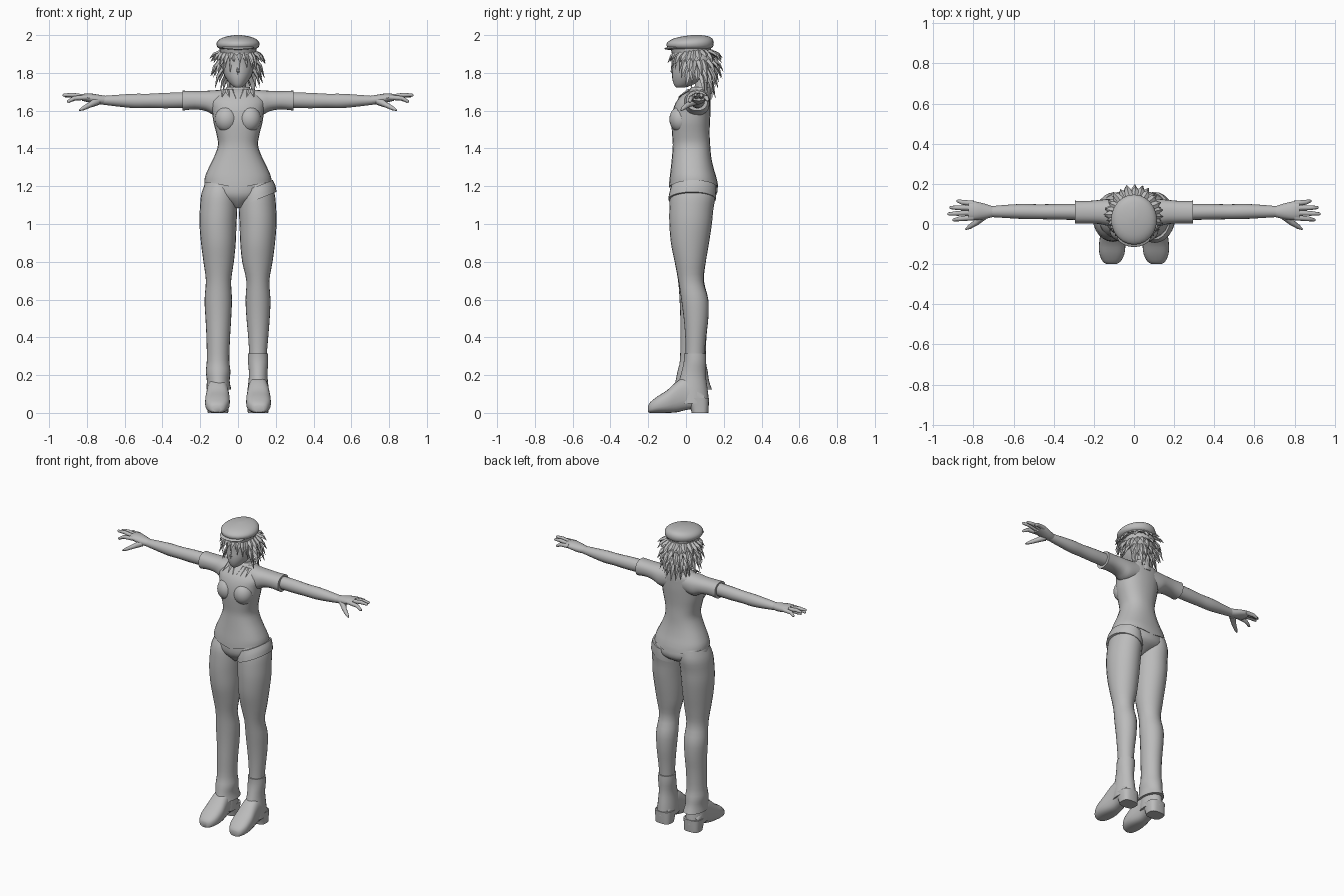
import bpy, bmesh, math, random
from mathutils import Vector, Matrix

random.seed(4)
grey = bpy.data.materials.new("plain_grey")
grey.diffuse_color = (0.5, 0.5, 0.5, 1)


def finish(name, bm, mirror=False, angle=40):
    """Turn a bmesh into a named, shaded object."""
    bmesh.ops.recalc_face_normals(bm, faces=bm.faces[:])
    mesh = bpy.data.meshes.new(name)
    bm.to_mesh(mesh)
    bm.free()
    mesh.materials.append(grey)
    ob = bpy.data.objects.new(name, mesh)
    bpy.context.collection.objects.link(ob)
    bpy.ops.object.select_all(action='DESELECT')
    ob.select_set(True)
    bpy.context.view_layer.objects.active = ob
    if angle:
        bpy.ops.object.shade_smooth_by_angle(angle=math.radians(angle))
    if mirror:
        ob.modifiers.new("mirror", 'MIRROR').use_mirror_merge = False
    return ob


def skin(bm, rings):
    """Bridge rings of points into a capped tube."""
    vs = [[bm.verts.new(p) for p in r] for r in rings]
    n = len(vs[0])
    for a, b in zip(vs, vs[1:]):
        for i in range(n):
            bm.faces.new((a[i], a[(i + 1) % n], b[(i + 1) % n], b[i]))
    bm.faces.new(vs[0][::-1])
    bm.faces.new(vs[-1])


def loft(name, axis, rows, power=2, sides=24, steps=3, slant=0, mirror=False, shape=None):
    """Rows give position on the axis, then min/max on the two other axes in xyz order."""
    fine = []
    for k in range(len(rows) - 1):
        p0, p1, p2, p3 = [rows[min(max(k + j, 0), len(rows) - 1)] for j in (-1, 0, 1, 2)]
        for s in range(steps):
            t = s / steps
            fine.append([0.5 * (2 * b + (c - a) * t + (2 * a - 5 * b + 4 * c - d) * t * t
                                + (3 * b - a - 3 * c + d) * t ** 3)
                         for a, b, c, d in zip(p0, p1, p2, p3)])
    fine.append(rows[-1])
    rings = []
    for w, a0, a1, b0, b1 in fine:
        ring = []
        for i in range(sides):
            t = 2 * math.pi * i / sides
            c, s = math.cos(t), math.sin(t)
            u = (a0 + a1) / 2 + (a1 - a0) / 2 * math.copysign(abs(c) ** (2 / power), c)
            v = (b0 + b1) / 2 + (b1 - b0) / 2 * math.copysign(abs(s) ** (2 / power), s)
            p = [u, v]
            p.insert('xyz'.index(axis), w + slant * (u - (a0 + a1) / 2))
            ring.append(shape(*p) if shape else p)
        rings.append(ring)
    bm = bmesh.new()
    skin(bm, rings)
    return finish(name, bm, mirror)


def tube(bm, pts, sides=8, flat=1.0):
    """Tapered tube through (point, radius) pairs."""
    rings = []
    for k, (p, r) in enumerate(pts):
        d = Vector(pts[min(k + 1, len(pts) - 1)][0]) - Vector(pts[max(k - 1, 0)][0])
        q = d.to_track_quat('Z', 'Y')
        rings.append([Vector(p) + q @ Vector((r * math.cos(2 * math.pi * i / sides),
                      r * flat * math.sin(2 * math.pi * i / sides), 0)) for i in range(sides)])
    skin(bm, rings)


def blob(name, loc, size, mirror=False, tilt=0):
    bm = bmesh.new()
    bmesh.ops.create_uvsphere(bm, u_segments=24, v_segments=14, radius=1)
    bm.transform(Matrix.Translation(loc) @ Matrix.Rotation(tilt, 4, 'X')
                 @ Matrix.Diagonal((*size, 1)))
    return finish(name, bm, mirror)


# Shirt body, with the hem dipping in the middle
def hem(x, y, z):
    return (x, y, z + (0.2 * abs(x) - 0.02 if z < 1.215 else 0))


loft("shirt", 'z', [
    (1.21, -.178, .178, -.09, .17), (1.25, -.175, .175, -.086, .16), (1.3, -.154, .154, -.08, .145),
    (1.36, -.125, .125, -.074, .133), (1.42, -.106, .106, -.07, .128), (1.48, -.115, .115, -.074, .125),
    (1.54, -.13, .13, -.077, .127), (1.6, -.138, .138, -.07, .13), (1.65, -.145, .145, -.05, .13),
    (1.69, -.115, .115, -.015, .13), (1.715, -.06, .06, .02, .125)], power=2.3, shape=hem)
blob("bust", (.06, -.028, 1.555), (.062, .06, .07), True)
loft("sleeve", 'x', [(.05, .0, .125, 1.59, 1.712), (.12, -.01, .125, 1.575, 1.708),
                     (.17, .0, .12, 1.598, 1.705), (.23, .003, .115, 1.607, 1.704),
                     (.295, .002, .116, 1.6, 1.706)], power=2.3, mirror=True)

# Neck, collar ring and pointed collar flaps
loft("neck", 'z', [(1.66, -.06, .06, .02, .135), (1.71, -.043, .043, .045, .135),
                   (1.8, -.04, .04, .045, .13)])
loft("collar", 'z', [(1.69, -.085, .085, .0, .135), (1.725, -.06, .06, .03, .137)], steps=2)
bm = bmesh.new()
for x0, x1, z in ((.035, .012, 1.665), (.06, .045, 1.67), (.075, .085, 1.672)):
    tube(bm, [((x0, .015, 1.71), .016), ((x1, -.042, z), .001)], 4, .5)
finish("collar_flaps", bm, True, 0)

# Arms and hands
loft("arm", 'x', [(.27, .02, .1, 1.615, 1.697), (.38, .022, .1, 1.612, 1.695),
                  (.47, .024, .098, 1.614, 1.69), (.55, .025, .1, 1.613, 1.69),
                  (.64, .03, .095, 1.622, 1.684), (.72, .035, .088, 1.632, 1.678)],
     sides=18, mirror=True)
loft("palm", 'x', [(.7, .036, .087, 1.633, 1.678), (.74, .026, .1, 1.633, 1.685),
                   (.79, .02, .112, 1.644, 1.692), (.825, .022, .112, 1.652, 1.688)],
     sides=16, mirror=True)
bm = bmesh.new()
for y, tx, ty, tz in ((.032, .905, .02, 1.648), (.056, .93, .05, 1.682),
                      (.08, .92, .082, 1.678), (.102, .885, .115, 1.655)):
    mid = ((.81 + tx) / 2 + .01, (y + ty) / 2, (1.672 + tz) / 2 + .006)
    tube(bm, [((.80, y, 1.67), .014), (mid, .012), ((tx - .006, ty, tz), .008), ((tx, ty, tz), .003)])
tube(bm, [((.745, .045, 1.65), .022), ((.785, .008, 1.63), .015), ((.82, -.015, 1.612), .011),
          ((.84, -.027, 1.602), .004)])
finish("fingers", bm, True, 60)

# Hips and legs: long trouser leg on one side, short leg and boot on the other
loft("hips", 'z', [(1.26, -.16, .16, -.075, .14), (1.2, -.18, .18, -.083, .165),
                   (1.15, -.16, .16, -.08, .158), (1.11, -.06, .06, -.055, .1),
                   (1.085, -.02, .02, -.03, .05)])
thigh = [(1.22, .02, .17, -.06, .15), (1.16, .004, .194, -.082, .158), (1.08, .004, .202, -.088, .145),
         (1.0, .008, .204, -.088, .137), (.9, .012, .196, -.08, .122), (.8, .022, .183, -.06, .105)]
trouser = thigh + [(.7, .036, .17, -.042, .095), (.6, .032, .177, -.034, .118), (.5, .036, .172, -.03, .118),
                   (.4, .042, .167, -.03, .108), (.28, .046, .165, -.032, .105), (.22, .04, .17, -.045, .115),
                   (.17, .044, .165, -.055, .122), (.125, .036, .168, -.065, .137)]
loft("long_trouser_leg", 'z', [(z, -b, -a, c, d) for z, a, b, c, d in trouser])
loft("bare_leg", 'z', thigh + [
    (.7, .044, .166, -.04, .092), (.6, .04, .172, -.025, .118), (.5, .045, .168, -.012, .118),
    (.4, .054, .16, -.004, .106), (.3, .06, .152, -.002, .098), (.2, .062, .15, -.01, .098)])
loft("short_trouser_leg", 'z', [(1.2, .02, .184, -.078, .16), (1.165, .006, .198, -.088, .16),
                                (1.13, .004, .204, -.094, .158)], slant=.4)
loft("boot_shaft", 'z', [(.315, .053, .158, -.01, .106), (.27, .053, .16, -.012, .107),
                         (.2, .058, .156, -.028, .105), (.12, .05, .163, -.05, .115),
                         (.05, .046, .167, -.05, .122)])
loft("shoe_ankle", 'z', [(.2, -.15, -.06, -.02, .1), (.12, -.163, -.05, -.05, .115),
                         (.05, -.167, -.046, -.05, .122)])

# Feet, soles and heels
loft("foot", 'y', [(-.2, .09, .135, .004, .04), (-.188, .068, .155, 0, .058),
                   (-.15, .048, .172, 0, .088), (-.1, .043, .174, 0, .12), (-.05, .048, .168, .003, .165),
                   (0, .053, .163, .015, .19), (.05, .053, .163, .022, .16),
                   (.1, .06, .157, .022, .1)], power=2.6, mirror=True)
loft("heel", 'z', [(0, .052, .16, .03, .118), (.03, .05, .162, .022, .12), (.08, .047, .166, .0, .122)],
     power=3, mirror=True)

# Head and nose
loft("head", 'z', [(1.722, -.014, .014, -.05, -.01), (1.735, -.034, .034, -.062, .03),
                   (1.765, -.06, .06, -.072, .09), (1.8, -.078, .078, -.074, .125),
                   (1.85, -.088, .088, -.07, .14), (1.91, -.088, .088, -.072, .14),
                   (1.95, -.06, .06, -.04, .11)])
bm = bmesh.new()
tube(bm, [((0, -.066, 1.835), .004), ((0, -.076, 1.806), .009), ((0, -.07, 1.793), .005)], 6)
finish("nose", bm, False, 50)

# Hair shell and rows of spikes; angles run from the back of the head
blob("hair_shell", (0, .052, 1.87), (.1, .1, .085))
bm = bmesh.new()
rows = [(1.915, .085, 1.865, .15, 17, -125, 125, .02), (1.875, .085, 1.79, .147, 17, -122, 122, .02),
        (1.83, .08, 1.735, .132, 15, -112, 112, .019), (1.8, .065, 1.685, .105, 9, -65, 65, .018),
        (1.92, .09, 1.85, .143, 8, 135, 225, .018), (1.91, .1, 1.815, .13, 7, 128, 232, .014)]
for zb, rb, zt, rt, n, a0, a1, w in rows:
    for i in range(n):
        a = math.radians(a0 + (a1 - a0) * i / (n - 1) + random.uniform(-4, 4))
        tip = rt * random.uniform(.93, 1.03)
        drop = zt + random.uniform(-.02, .02)

        def at(r, z):
            return (r * math.sin(a), .048 + r * math.cos(a), z)
        tube(bm, [(at(rb, zb), w), (at(rb * .35 + tip * .65, zb * .55 + drop * .45), w * .8),
                  (at(tip, drop), .001)], 4, .55)
finish("hair_spikes", bm, False, 0)

# Flat cap with band and small brim
loft("cap_band", 'z', [(1.905, -.094, .094, -.075, .13), (1.94, -.1, .1, -.085, .135)], steps=1)
loft("cap", 'z', [(1.925, -.092, .092, -.08, .125), (1.938, -.11, .11, -.1, .142),
                  (1.96, -.113, .113, -.1, .147), (1.98, -.095, .095, -.07, .14),
                  (1.993, -.06, .06, -.02, .12), (2.0, -.015, .015, .03, .08)])
blob("cap_brim", (0, -.06, 1.934), (.085, .055, .01), tilt=.12)
